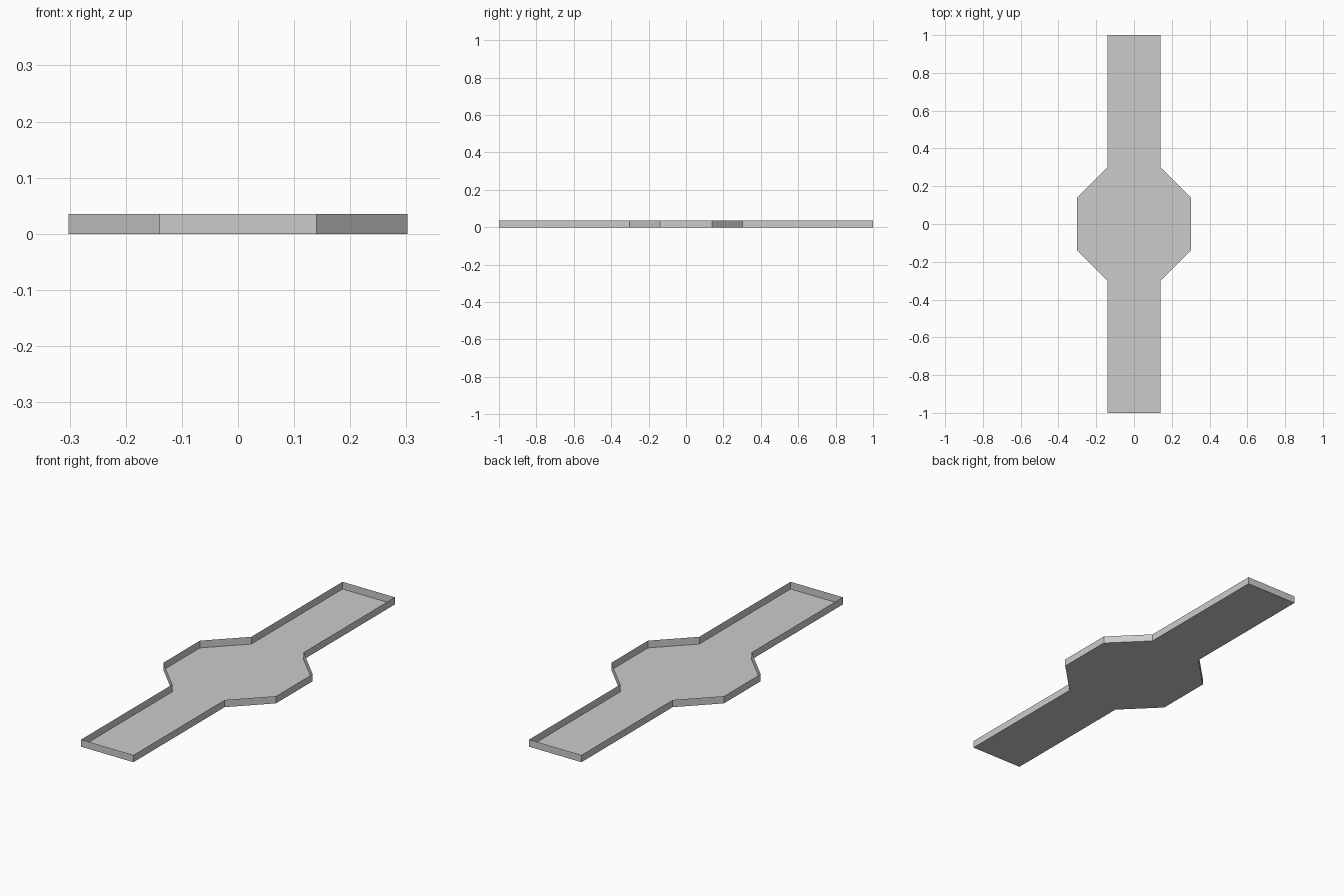
import bpy
import bmesh

cube = bpy.data.objects.get("Cube")
if cube:
    bpy.data.objects.remove(cube, do_unlink=True)

HALF_WIDTH = 0.14    # half width of the arms and octagon sides
OCT = 0.302          # octagon reach
END = 1.0            # arm reach
HEIGHT = 0.035       # rim height

grey = bpy.data.materials.new("light grey")
grey.use_nodes = True
colour = (0.6, 0.6, 0.6, 1)
grey.diffuse_color = colour
grey.node_tree.nodes["Principled BSDF"].inputs["Base Color"].default_value = colour


def make_object(name, bm):
    mesh = bpy.data.meshes.new(name)
    bm.to_mesh(mesh)
    bm.free()
    mesh.materials.append(grey)
    obj = bpy.data.objects.new(name, mesh)
    bpy.context.collection.objects.link(obj)
    return obj


def floor_plate(name, outline):
    bm = bmesh.new()
    bm.faces.new([bm.verts.new((x, y, 0)) for x, y in outline])
    make_object(name, bm)


def rim(name, path):
    """Thin upright wall raised along an open path."""
    bm = bmesh.new()
    low = [bm.verts.new((x, y, 0)) for x, y in path]
    high = [bm.verts.new((x, y, HEIGHT)) for x, y in path]
    for i in range(len(path) - 1):
        bm.faces.new((low[i], low[i + 1], high[i + 1], high[i]))
    make_object(name, bm)


# Octagonal centre floor
right_side = [(HALF_WIDTH, -OCT), (OCT, -HALF_WIDTH), (OCT, HALF_WIDTH), (HALF_WIDTH, OCT)]
left_side = [(-x, -y) for x, y in right_side]
floor_plate("centre_floor", right_side + left_side)

# Rims along the octagon's free sides
rim("centre_rim_left", right_side)
rim("centre_rim_right", left_side)

# Straight arms, each with a floor and a three-sided rim
for name, s in (("front", -1), ("back", 1)):
    arm = [(s * x, s * y) for x, y in
           ((HALF_WIDTH, OCT), (HALF_WIDTH, END), (-HALF_WIDTH, END), (-HALF_WIDTH, OCT))]
    floor_plate(name + "_arm_floor", arm)
    rim(name + "_arm_rim", arm)
